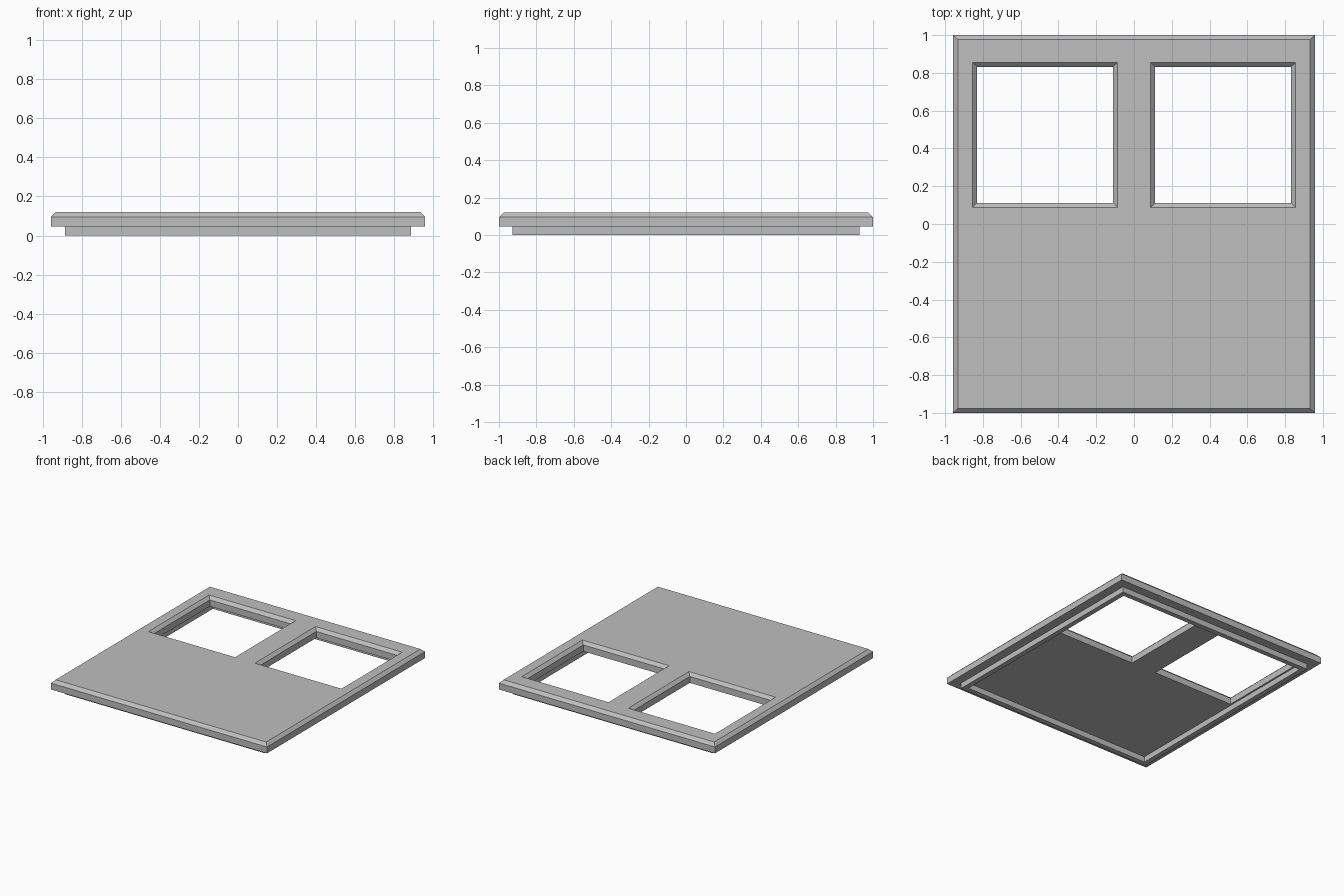
import bpy
import bmesh

cube = bpy.data.objects.get("Cube")
if cube:
    bpy.data.objects.remove(cube, do_unlink=True)

grey = bpy.data.materials.new("plain_grey")
grey.use_nodes = True
color = (0.52, 0.52, 0.52, 1)
grey.diffuse_color = color
grey.node_tree.nodes["Principled BSDF"].inputs["Base Color"].default_value = color


def pierced_slab(name, xs, ys, holes, bottom, top, chamfer=0):
    """Slab on a grid of cut lines, open at the listed cells, with chamfered top edges."""
    bm = bmesh.new()
    grid = [[bm.verts.new((x, y, bottom)) for y in ys] for x in xs]
    for i in range(len(xs) - 1):
        for j in range(len(ys) - 1):
            if (i, j) not in holes:
                bm.faces.new((grid[i][j], grid[i + 1][j],
                              grid[i + 1][j + 1], grid[i][j + 1]))
    # Raise the straight walls
    raised = bmesh.ops.extrude_face_region(bm, geom=bm.faces[:], use_keep_orig=True)["geom"]
    upper = [g for g in raised if isinstance(g, bmesh.types.BMFace)]
    for v in {v for f in upper for v in f.verts}:
        v.co.z = top - chamfer
    bmesh.ops.recalc_face_normals(bm, faces=bm.faces[:])
    # Draw the top face in from every edge to form the chamfer
    if chamfer:
        bmesh.ops.inset_region(bm, faces=upper, thickness=chamfer,
                               use_boundary=True, use_even_offset=True)
        for v in {v for f in upper for v in f.verts}:
            v.co.z = top
    bmesh.ops.recalc_face_normals(bm, faces=bm.faces[:])
    mesh = bpy.data.meshes.new(name)
    bm.to_mesh(mesh)
    bm.free()
    mesh.materials.append(grey)
    obj = bpy.data.objects.new(name, mesh)
    bpy.context.collection.objects.link(obj)
    return obj


# Panel with two square windows near the back edge
half_x, half_y = 0.957, 1.0
near, far = 0.112, 0.832
pierced_slab("panel", (-half_x, -far, -near, near, far, half_x),
             (-half_y, near, far, half_y), {(1, 1), (3, 1)}, 0.045, 0.12, 0.024)

# Locating rim set in from the panel edge on the underside
inset, wall = 0.072, 0.04
rx, ry = half_x - inset, half_y - inset
pierced_slab("underside_rim", (-rx, wall - rx, rx - wall, rx),
             (-ry, wall - ry, ry - wall, ry), {(1, 1)}, 0, 0.05)
